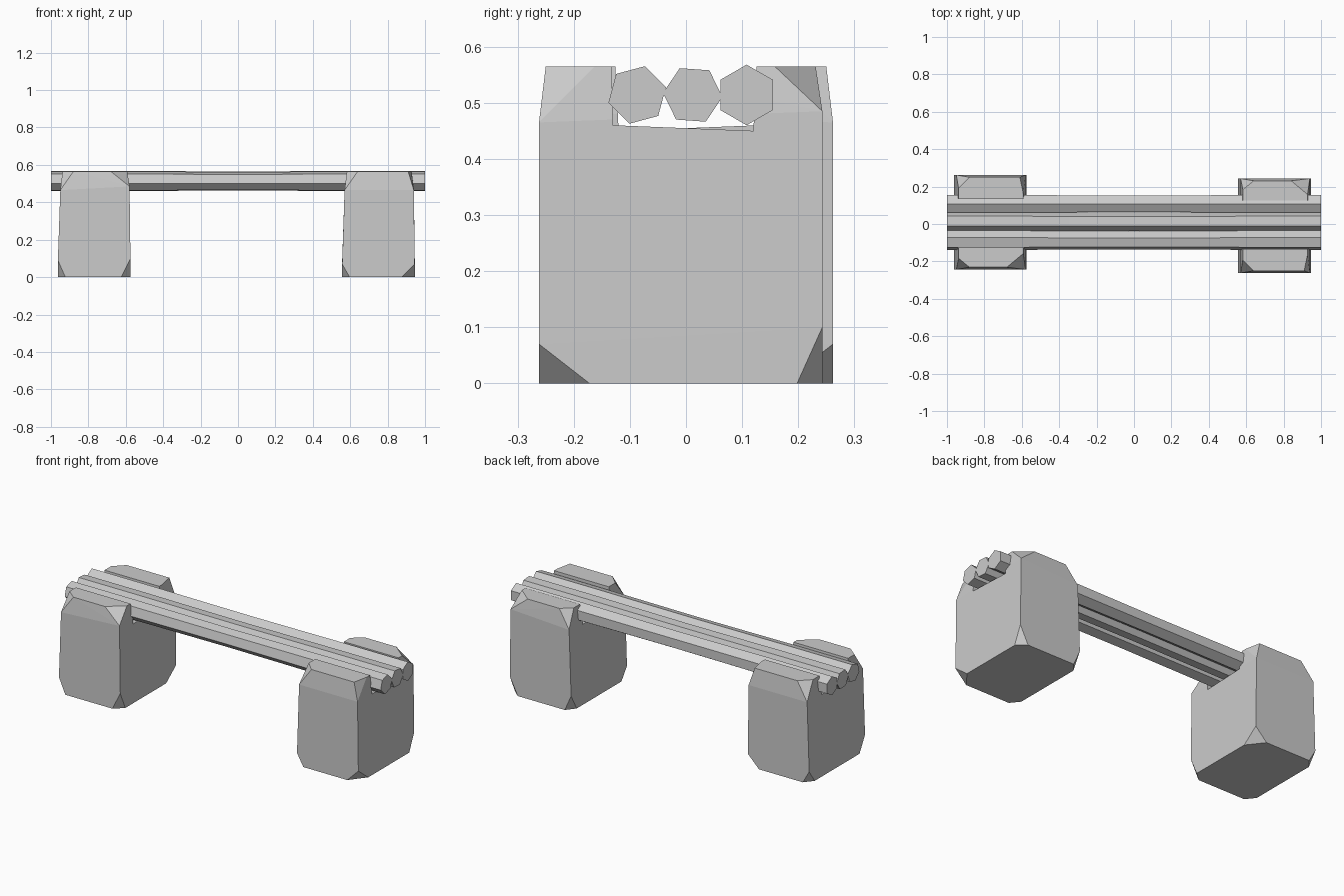
import bpy
import bmesh
from math import cos, sin, radians

if "Cube" in bpy.data.objects:
    bpy.data.objects.remove(bpy.data.objects["Cube"], do_unlink=True)

GREY = (0.6, 0.6, 0.6, 1.0)
grey = bpy.data.materials.new("plain grey")
grey.use_nodes = True
grey.diffuse_color = GREY
grey.node_tree.nodes["Principled BSDF"].inputs["Base Color"].default_value = GREY


def finish(name, bm):
    """Turn a bmesh into a flat-shaded object."""
    bmesh.ops.recalc_face_normals(bm, faces=bm.faces[:])
    mesh = bpy.data.meshes.new(name)
    bm.to_mesh(mesh)
    bm.free()
    mesh.materials.append(grey)
    obj = bpy.data.objects.new(name, mesh)
    bpy.context.collection.objects.link(obj)
    return obj


def loft(name, rings):
    """Skin a list of point rings and cap both ends."""
    bm = bmesh.new()
    loops = [[bm.verts.new(p) for p in ring] for ring in rings]
    n = len(loops[0])
    for a, b in zip(loops, loops[1:]):
        for i in range(n):
            j = (i + 1) % n
            bm.faces.new((a[i], a[j], b[j], b[i]))
    bm.faces.new(loops[0])
    bm.faces.new(loops[-1])
    return finish(name, bm)


# Chipped corners: (right, back, top) -> chip length along x, y and z
CHIPS = {
    (0, 0, 0): (0.04, 0.05, 0.07),
    (1, 0, 0): (0.07, 0.09, 0.07),
    (1, 1, 0): (0.05, 0.045, 0.10),
    (0, 1, 0): (0.04, 0.05, 0.09),
    (0, 0, 1): (0.07, 0.07, 0.10),
    (1, 0, 1): (0.03, 0.10, 0.10),
    (1, 1, 1): (0.10, 0.085, 0.08),
    (0, 1, 1): (0.07, 0.06, 0.10),
}
X_LOW, X_HIGH = (0.557, 0.945), (0.57, 0.94)
Y_SIDES, TOP = (-0.262, 0.243), 0.565
NOTCH = [(-0.13, 0.46), (0.12, 0.45), (0.133, 0.7), (-0.137, 0.7)]


def stone(name, shift, flip):
    """Chipped block with a notch across its top."""
    bm = bmesh.new()
    for (r, b, t), (cx, cy, cz) in CHIPS.items():
        x, y, z = (X_HIGH if t else X_LOW)[r], Y_SIDES[b], TOP * t
        sx, sy, sz = 1 - 2 * r, 1 - 2 * b, 1 - 2 * t
        inset = 0.012 * t
        for p in ((x + sx * cx, y + sy * inset, z),
                  (x + sx * inset, y + sy * cy, z),
                  (x, y, z + sz * cz)):
            bm.verts.new((p[0] + shift, p[1] * flip, p[2]))
    hull = bmesh.ops.convex_hull(bm, input=bm.verts[:])
    loose = [v for v in hull["geom_interior"] if isinstance(v, bmesh.types.BMVert)]
    if loose:
        bmesh.ops.delete(bm, geom=loose, context="VERTS")
    obj = finish(name, bm)

    # Notch that carries the logs
    cutter = loft("notch_cutter", [[(x + shift, y * flip, z) for y, z in NOTCH]
                                   for x in (0.4, 1.1)])
    cutter.hide_render = True
    mod = obj.modifiers.new("notch", "BOOLEAN")
    mod.operation, mod.solver, mod.object = "DIFFERENCE", "EXACT", cutter
    graph = bpy.context.evaluated_depsgraph_get()
    mesh = bpy.data.meshes.new_from_object(obj.evaluated_get(graph))
    obj.modifiers.clear()
    obj.data = mesh
    bpy.data.objects.remove(cutter, do_unlink=True)


stone("left_stone_support", 0.0, 1)
stone("right_stone_support", -1.52, -1)


def log(name, y, turn, radius):
    """Six-sided log, slightly slimmer at mid-length."""
    rings = []
    for x, s in ((-1, 1), (-0.6, 1), (-0.35, 0.97), (0, 0.94),
                 (0.35, 0.97), (0.6, 1), (1, 1)):
        angles = [radians(turn + 60 * k) for k in range(6)]
        rings.append([(x, y + radius * s * cos(a), 0.514 + radius * s * sin(a))
                      for a in angles])
    loft(name, rings)


log("front_log", -0.087, 15, 0.053)
log("middle_log", 0.012, 56, 0.053)
log("back_log", 0.108, 30, 0.054)
